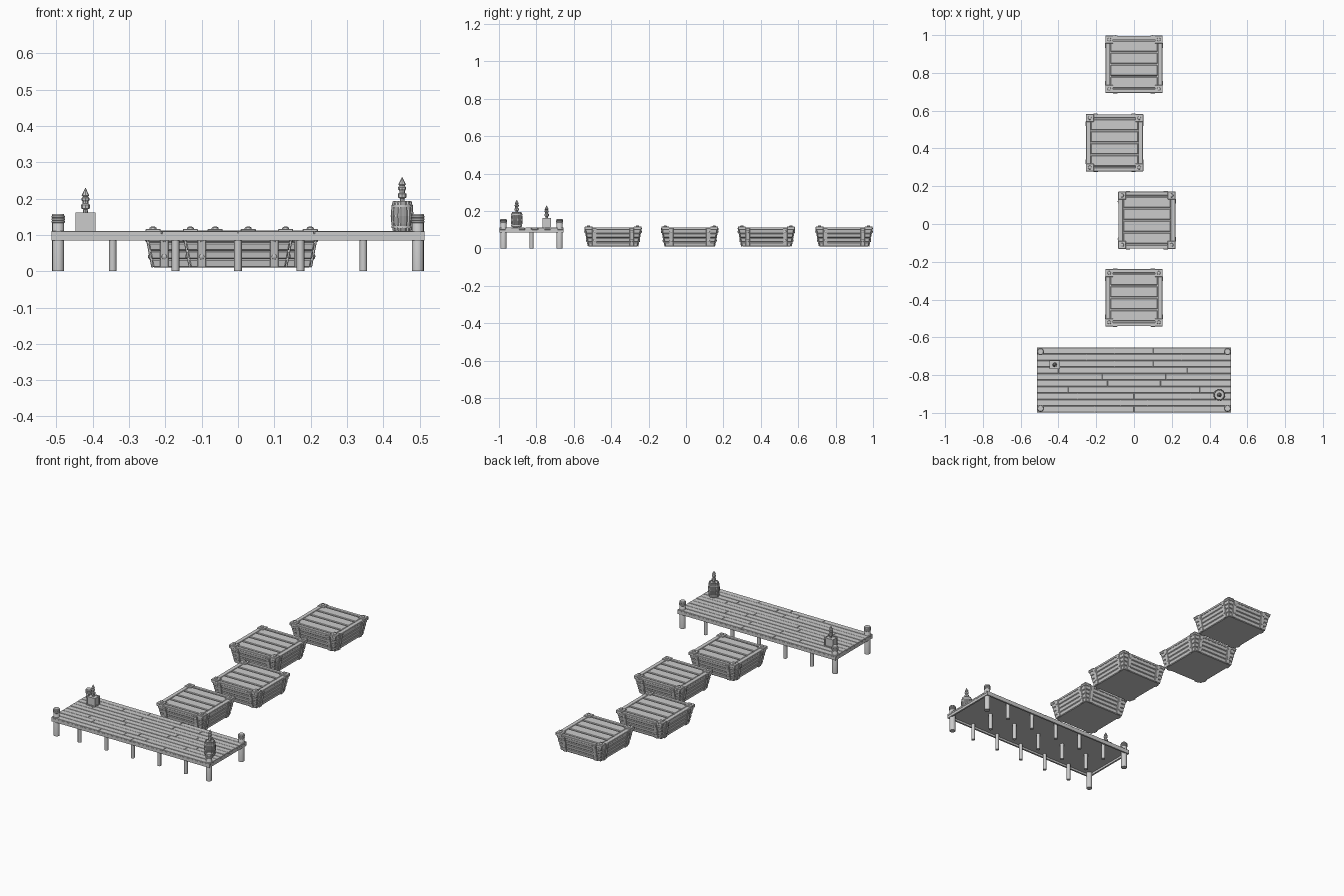
import bpy, bmesh, math, random
from mathutils import Matrix, Vector

random.seed(4)
old = bpy.data.objects.get("Cube")
if old:
    bpy.data.objects.remove(old, do_unlink=True)

grey = bpy.data.materials.new("plain_grey")
grey.use_nodes = True
GREY = (0.6, 0.6, 0.6, 1)
grey.diffuse_color = GREY
grey.node_tree.nodes["Principled BSDF"].inputs["Base Color"].default_value = GREY


def finish(name, bm, smooth=False):
    bmesh.ops.recalc_face_normals(bm, faces=bm.faces)
    mesh = bpy.data.meshes.new(name)
    bm.to_mesh(mesh)
    bm.free()
    mesh.materials.append(grey)
    ob = bpy.data.objects.new(name, mesh)
    bpy.context.collection.objects.link(ob)
    if smooth:
        bpy.ops.object.select_all(action='DESELECT')
        ob.select_set(True)
        bpy.context.view_layer.objects.active = ob
        bpy.ops.object.shade_smooth_by_angle(angle=math.radians(40))
    return ob


def add_block(bm, centre, size, taper=0, bevel=0, turn=None):
    """Box; taper widens the top half-size in x and y."""
    part = bmesh.new()
    bmesh.ops.create_cube(part, size=1)
    for v in part.verts:
        top = v.co.z > 0
        for i in range(3):
            v.co[i] *= size[i]
        if top:
            v.co.x += math.copysign(taper, v.co.x)
            v.co.y += math.copysign(taper, v.co.y)
    if bevel:
        bmesh.ops.bevel(part, geom=part.edges[:], offset=bevel, segments=1, affect='EDGES')
    merge(bm, part, Matrix.Translation(centre) @ (turn or Matrix()))


def merge(bm, part, matrix):
    part.transform(matrix)
    temp = bpy.data.meshes.new("temp")
    part.to_mesh(temp)
    part.free()
    bm.from_mesh(temp)
    bpy.data.meshes.remove(temp)


def add_lathe(bm, centre, profile, sides=16, groove=0):
    """Turned solid from (radius, height) pairs; every third column may be sunk."""
    rings = []
    for r, z in profile:
        ring = []
        for i in range(sides):
            a = math.tau * i / sides
            k = r - (groove if i % 3 == 0 else 0)
            ring.append(bm.verts.new(Vector(centre) + Vector((k * math.cos(a), k * math.sin(a), z))))
        rings.append(ring)
    for low, high in zip(rings, rings[1:]):
        for i in range(sides):
            j = (i + 1) % sides
            bm.faces.new((low[i], low[j], high[j], high[i]))
    bm.faces.new(rings[0][::-1])
    bm.faces.new(rings[-1])


# ---- dock ----
DY, DX, ROWS = -0.826, 0.515, 10
WIDTH = 0.344 / ROWS

bm = bmesh.new()
cuts = [(-.21, 0, .21), (-.07, .07), (-.3, 0, .3), (-.35, .35), (-.14, .14),
        (-.17, .17), (-.4, .28), (-.105, .1), (-.25, .25), (-.105, .1)]
for row, seams in enumerate(cuts):
    ends = [-DX, *seams, DX]
    y = DY + (row - (ROWS - 1) / 2) * WIDTH
    for a, b in zip(ends, ends[1:]):
        lift = random.uniform(-.0008, .0008)
        add_block(bm, ((a + b) / 2, y, .105 + lift), (b - a - .002, WIDTH - .002, .011), bevel=.001)
finish("dock_planks", bm)

bm = bmesh.new()
add_block(bm, (0, DY, .101), (1.02, .338, .008))
finish("dock_underside", bm)

bm = bmesh.new()
for s in (-1, 1):
    add_block(bm, (0, DY + s * .167, .094), (1.026, .01, .018))
    add_block(bm, (s * .508, DY, .094), (.01, .34, .018))
finish("dock_rim", bm)

bm = bmesh.new()
for x in (-.345, -.172, 0, .172, .345):
    for y in (-.15, 0, .15):
        add_lathe(bm, (x, DY + y, 0), [(.0105, 0), (.0105, .1)], 12)
finish("dock_thin_legs", bm, True)

bm = bmesh.new()
ropes = bmesh.new()
for x in (-.495, .495):
    for y in (-.15, .15):
        add_lathe(bm, (x, DY + y, 0), [(.0165, 0), (.0165, .156), (.015, .158)])
        for z in (.136, .143, .15):
            add_lathe(ropes, (x, DY + y, z),
                      [(.0165, -.0035), (.0185, -.002), (.0185, .002), (.0165, .0035)])
finish("dock_corner_posts", bm, True)
finish("post_ropes", ropes, True)


# ---- lamps standing on the box and on the barrel ----
def lamp(name, centre):
    bm = bmesh.new()
    add_lathe(bm, centre, [(.007, 0), (.006, .01), (.012, .013), (.012, .023), (.008, .026),
                           (.008, .032), (.011, .036), (.011, .041), (.007, .045),
                           (.0105, .049), (.005, .06), (.0006, .069)], 8)
    finish(name, bm)


bm = bmesh.new()
BOX = Vector((-.42, -.745, .136))
add_block(bm, BOX, (.049, .039, .046))
for axis in range(3):
    for s in (-1, 1):
        for t in (-1, 1):
            size = [.006] * 3
            size[axis] = (.056, .046, .052)[axis]
            pos = BOX.copy()
            for k, sign in zip([i for i in range(3) if i != axis], (s, t)):
                pos[k] += sign * (.025, .02, .023)[k]
            add_block(bm, pos, size)
finish("small_box", bm)
lamp("box_lamp", (-.42, -.745, .16))

bm = bmesh.new()
BARREL = (.452, -.905, .11)
add_lathe(bm, BARREL, [(.026, 0), (.03, .02), (.032, .042), (.03, .065), (.026, .084),
                       (.022, .084), (.022, .08)], 36, .0025)
finish("barrel", bm)
bm = bmesh.new()
for z, r in ((.012, .0295), (.07, .0298)):
    add_lathe(bm, (BARREL[0], BARREL[1], BARREL[2] + z), [(r, -.003), (r, .003)], 24)
finish("barrel_hoops", bm, True)
lamp("barrel_lamp", (BARREL[0], BARREL[1], .19))


# ---- floating crates ----
BOTTOM, TOP, LEVELS = .01, .11, 4
LOW, HIGH = .131, .15
FLARE = math.atan2(HIGH - LOW, TOP - BOTTOM)


def half_at(z):
    return LOW + (HIGH - LOW) * (z - BOTTOM) / (TOP - BOTTOM)


def crate(number, cx, cy):
    place = Matrix.Translation((cx, cy, 0))

    def done(part, bm, smooth=False):
        bm.transform(place)
        finish(f"crate_{number}_{part}", bm, smooth)

    # stacked side boards around a core
    bm = bmesh.new()
    h = (TOP - .008 - BOTTOM) / LEVELS
    for i in range(LEVELS):
        z = BOTTOM + i * h
        w = half_at(z) * 2
        add_block(bm, (0, 0, z + h / 2), (w, w, h), half_at(z + h) - half_at(z), .0035)
    done("side_boards", bm)

    # top boards between border strips
    bm = bmesh.new()
    for i in range(4):
        add_block(bm, (0, (i - 1.5) * .064, .106), (.25, .057, .012), bevel=.003)
    done("top_boards", bm)
    bm = bmesh.new()
    for s in (-1, 1):
        add_block(bm, (s * .1385, 0, .105), (.025, .303, .014), bevel=.002)
        add_block(bm, (0, s * .141, .105), (.26, .02, .014), bevel=.002)
    done("top_border", bm)

    # side straps with bolts, turned to all four sides
    straps, bolts = bmesh.new(), bmesh.new()
    for q in range(4):
        turn = Matrix.Rotation(q * math.pi / 2, 4, 'Z')
        for x in (-.1, .1):
            lean = Matrix.Rotation(FLARE, 4, 'X')
            part = bmesh.new()
            add_block(part, (x, -half_at(.06), .06), (.024, .009, .1), bevel=.0015, turn=lean)
            merge(straps, part, turn)
            for z in (.04, .088):
                part = bmesh.new()
                add_lathe(part, (0, 0, 0), [(.008, 0), (.007, .003), (.003, .005)], 10)
                part.transform(Matrix.Translation((x, -half_at(z) - .003, z))
                               @ Matrix.Rotation(math.pi / 2 + FLARE, 4, 'X'))
                merge(bolts, part, turn)
    done("side_straps", straps)

    # corner plates and their domed bolts
    plates = bmesh.new()
    for sx in (-1, 1):
        for sy in (-1, 1):
            add_block(plates, (sx * .131, sy * .131, .112), (.042, .042, .009), bevel=.002)
            add_lathe(bolts, (sx * .131, sy * .131, .116),
                      [(.01, 0), (.009, .004), (.004, .007)], 10)
    done("corner_plates", plates)
    done("bolts", bolts, True)


for n, (cx, cy) in enumerate([(0, -.39), (.068, .02), (-.103, .43), (0, .845)], 1):
    crate(n, cx, cy)
